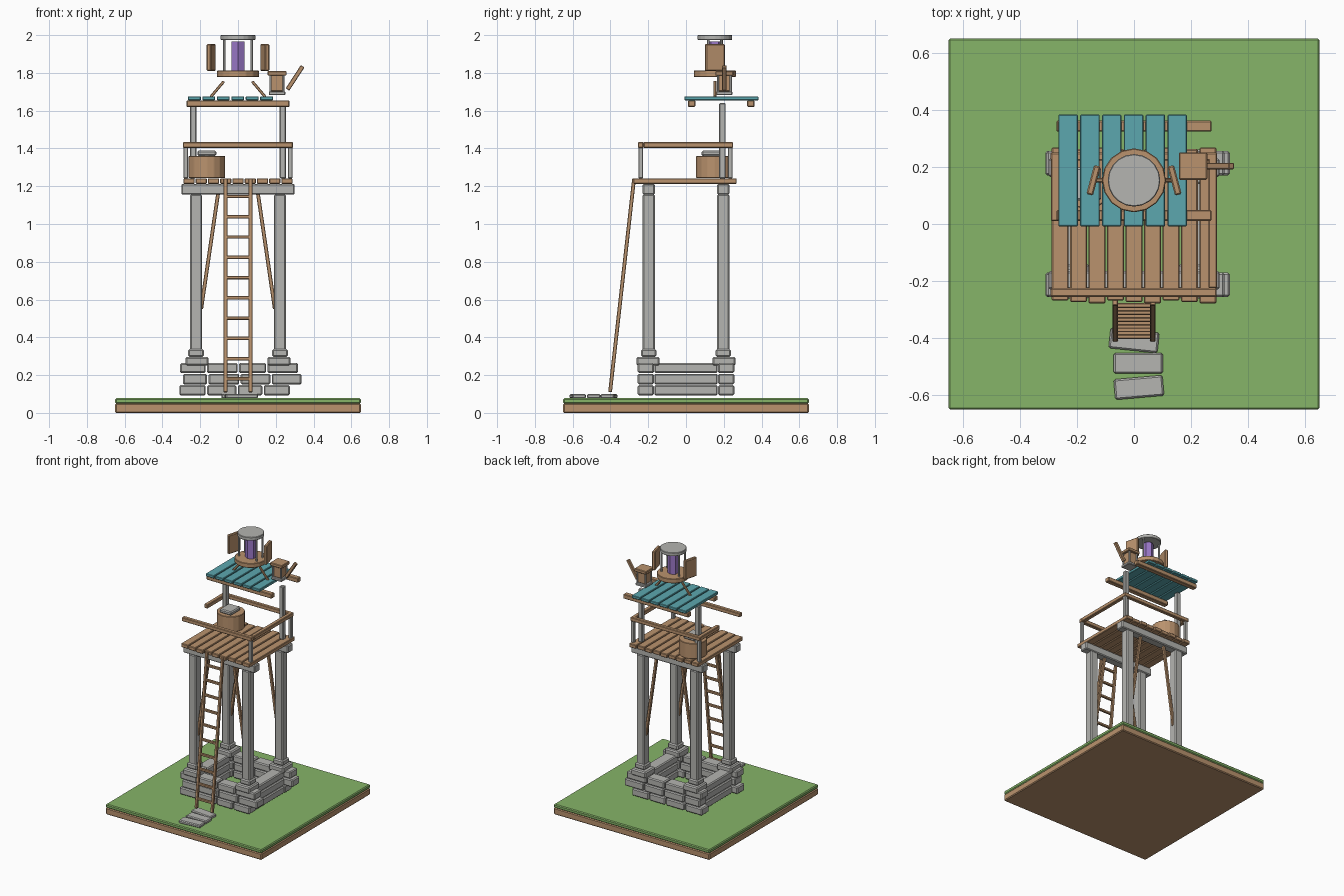
import bpy, bmesh, math
from mathutils import Vector, Matrix

if "Cube" in bpy.data.objects:
    bpy.data.objects.remove(bpy.data.objects["Cube"])


def material(name, color):
    m = bpy.data.materials.new(name)
    m.diffuse_color = (*color, 1)
    m.use_nodes = True
    m.node_tree.nodes["Principled BSDF"].inputs["Base Color"].default_value = m.diffuse_color
    return m


WOOD = material("wood", (0.49, 0.29, 0.155))
STONE = material("stone", (0.46, 0.46, 0.44))
GRASS = material("grass", (0.24, 0.46, 0.14))
TEAL = material("teal_paint", (0.107, 0.39, 0.43))
PURPLE = material("purple_crystal", (0.33, 0.19, 0.58))


def finish(name, bm, mat, bevel=0.0):
    if bevel:
        bmesh.ops.bevel(bm, geom=bm.edges[:], offset=bevel, segments=1,
                        affect='EDGES', profile=0.5)
    bmesh.ops.recalc_face_normals(bm, faces=bm.faces[:])
    me = bpy.data.meshes.new(name)
    bm.to_mesh(me)
    bm.free()
    me.materials.append(mat)
    ob = bpy.data.objects.new(name, me)
    bpy.context.collection.objects.link(ob)
    return ob


def block(name, x, y, z, mat, bevel=0.004, rot=0.0):
    """Box from three (low, high) ranges, optionally turned about z."""
    bm = bmesh.new()
    bmesh.ops.create_cube(bm, size=1)
    for v in bm.verts:
        v.co = Vector(v.co[i] * (r[1] - r[0]) for i, r in enumerate((x, y, z)))
    ob = finish(name, bm, mat, bevel)
    centre = Vector((sum(x) / 2, sum(y) / 2, sum(z) / 2))
    ob.matrix_world = Matrix.Translation(centre) @ Matrix.Rotation(rot, 4, 'Z')
    return ob


def bar(name, a, b, w, mat, bevel=0.003):
    """Square bar between two points."""
    a, b = Vector(a), Vector(b)
    d = b - a
    h = d.length / 2
    ob = block(name, (-w / 2, w / 2), (-w / 2, w / 2), (-h, h), mat, bevel)
    side = d.normalized()
    ref = Vector((0, 1, 0)) if abs(side.y) < 0.9 else Vector((1, 0, 0))
    u = ref.cross(side).normalized()
    v = side.cross(u)
    m = Matrix((u, v, side)).transposed().to_4x4()
    ob.matrix_world = Matrix.Translation((a + b) / 2) @ m
    return ob


def drum(name, x, y, z, r, sides, mat, bevel=0.0):
    bm = bmesh.new()
    bmesh.ops.create_cone(bm, cap_ends=True, segments=sides, radius1=r,
                          radius2=r, depth=z[1] - z[0])
    bmesh.ops.translate(bm, verts=bm.verts[:], vec=(x, y, sum(z) / 2))
    return finish(name, bm, mat, bevel)


def span(c, w):
    return (c - w / 2, c + w / 2)


# Ground slab
block("soil", (-0.65, 0.65), (-0.65, 0.65), (0, 0.05), WOOD, 0.006)
block("grass_top", (-0.65, 0.65), (-0.65, 0.65), (0.05, 0.078), GRASS, 0.006)

# Stone foundation: three courses, jogged blocks front and back, slabs at the sides
courses = [
    (0.093, 0.147, [-0.315, -0.167, -0.005, 0.133, 0.278]),
    (0.151, 0.207, [-0.295, -0.16, 0.01, 0.175, 0.34]),
    (0.211, 0.264, [-0.31, -0.167, 0.002, 0.153, 0.322]),
]
for lo, hi, cuts in courses:
    for sy in (-1, 1):
        for a, b in zip(cuts, cuts[1:]):
            block("foundation_stone", (a + 0.004, b - 0.004),
                  span(sy * 0.213, 0.085), (lo, hi), STONE, 0.007)
    for sx in (-1, 1):
        block("foundation_side", span(sx * 0.225, 0.09), (-0.168, 0.168),
              (lo, hi), STONE, 0.007)

# Columns with stepped feet
for sx in (-1, 1):
    for sy in (-1, 1):
        x, y = sx * 0.222, sy * 0.197
        block("column_foot", span(x * 0.98, 0.122), span(y * 1.02, 0.122),
              (0.25, 0.297), STONE, 0.008)
        block("column_collar", span(x, 0.084), span(y, 0.08),
              (0.297, 0.337), STONE, 0.008)
        block("column", span(x, 0.064), span(y, 0.064), (0.33, 1.157), STONE, 0.007)
        # Slanted braces
        bar("brace", (sx * 0.105, y, 1.165), (sx * 0.195, y, 0.55), 0.02, WOOD)

# Beams below the deck
for sy in (-1, 1):
    block("deck_beam", (-0.3, 0.3), span(sy * 0.197, 0.064), (1.155, 1.212),
          STONE, 0.006)

# Deck planks of slightly uneven length
for i in range(9):
    block("deck_plank", span((i - 4) * 0.0648, 0.059),
          (-0.268 - 0.005 * (i % 3), 0.268 - 0.006 * (i % 2)),
          (1.213, 1.242), WOOD)

# Railing
RAIL = (1.403, 1.433)
block("front_rail", (-0.292, 0.29), span(-0.24, 0.03), RAIL, WOOD)
block("back_rail", (-0.292, 0.29), span(0.236, 0.028), RAIL, WOOD)
block("right_rail", span(0.276, 0.03), (-0.225, 0.25), RAIL, WOOD)
block("left_rail", span(-0.276, 0.03), (0.01, 0.25), RAIL, WOOD)
for x, y in ((0.276, -0.24), (0.276, 0.234), (-0.276, 0.234)):
    block("rail_post", span(x, 0.024), span(y, 0.024), (1.242, 1.405), STONE, 0.003)

# Barrel with a stone lid
drum("barrel", -0.165, 0.15, (1.243, 1.36), 0.097, 16, WOOD, 0.003)
block("barrel_lid", span(-0.165, 0.1), span(0.14, 0.115), (1.36, 1.388), STONE, 0.007)

# Roof: posts, beams and painted planks
for sx in (-1, 1):
    block("roof_post", span(sx * 0.237, 0.034), span(0.193, 0.034),
          (1.242, 1.64), STONE)
for y in (0.03, 0.343):
    block("roof_beam", (-0.272, 0.272), span(y, 0.038), (1.62, 1.654), WOOD)
for i in range(6):
    block("roof_plank", span(-0.231 + i * 0.0765, 0.068), (-0.008, 0.383),
          (1.655, 1.676), TEAL, 0.003)

# Beacon: struts, ring, crystal, rods and cap
CY = 0.153
for sx in (-1, 1):
    bar("beacon_strut", (sx * 0.145, CY, 1.672), (sx * 0.075, CY, 1.755), 0.015, WOOD)
    for sy in (-1, 1):
        drum("beacon_rod", sx * 0.073, CY + sy * 0.035, (1.8, 1.98), 0.007, 6, STONE)
    # Open shutters
    block("shutter", span(sx * 0.142, 0.024), span(CY, 0.105), (1.81, 1.953),
          WOOD, 0.005, rot=sx * math.radians(15))
drum("beacon_ring", 0, CY, (1.778, 1.812), 0.112, 16, WOOD, 0.003)
drum("beacon_crystal", 0, CY, (1.81, 1.967), 0.04, 6, PURPLE)
drum("beacon_cap", 0, CY, (1.974, 2.0), 0.092, 20, STONE, 0.003)

# Small side lamp with a raised arm
LX, LY = 0.207, 0.203
block("lamp_base", span(LX, 0.088), span(LY, 0.085), (1.682, 1.702), STONE)
block("lamp_body", span(LX, 0.066), span(LY, 0.062), (1.702, 1.79), WOOD)
for sx in (-1, 1):
    for sy in (-1, 1):
        block("lamp_post", span(LX + sx * 0.034, 0.011), span(LY + sy * 0.034, 0.011),
              (1.7, 1.79), STONE, 0.002)
block("lamp_top", span(LX, 0.1), span(LY, 0.096), (1.786, 1.81), WOOD)
bar("lamp_arm", (0.262, 0.203, 1.712), (0.342, 0.203, 1.835), 0.023, WOOD)

# Leaning ladder
foot, head = Vector((0, -0.402, 0.11)), Vector((0, -0.275, 1.24))
for sx in (-1, 1):
    off = Vector((sx * 0.066, 0, 0))
    bar("ladder_rail", foot + off, head + off, 0.02, WOOD)
for i in range(10):
    p = foot.lerp(head, (0.07 + i * 0.1073) / 1.13)
    bar("ladder_rung", p - Vector((0.076, 0, 0)), p + Vector((0.076, 0, 0)),
        0.018, WOOD)

# Stepping stones
for x, y, turn in ((0.0, -0.408, -6), (0.015, -0.488, 0), (0.017, -0.573, 5)):
    block("stepping_stone", span(x, 0.172), span(y, 0.072), (0.076, 0.1), STONE,
          0.006, rot=math.radians(turn))
